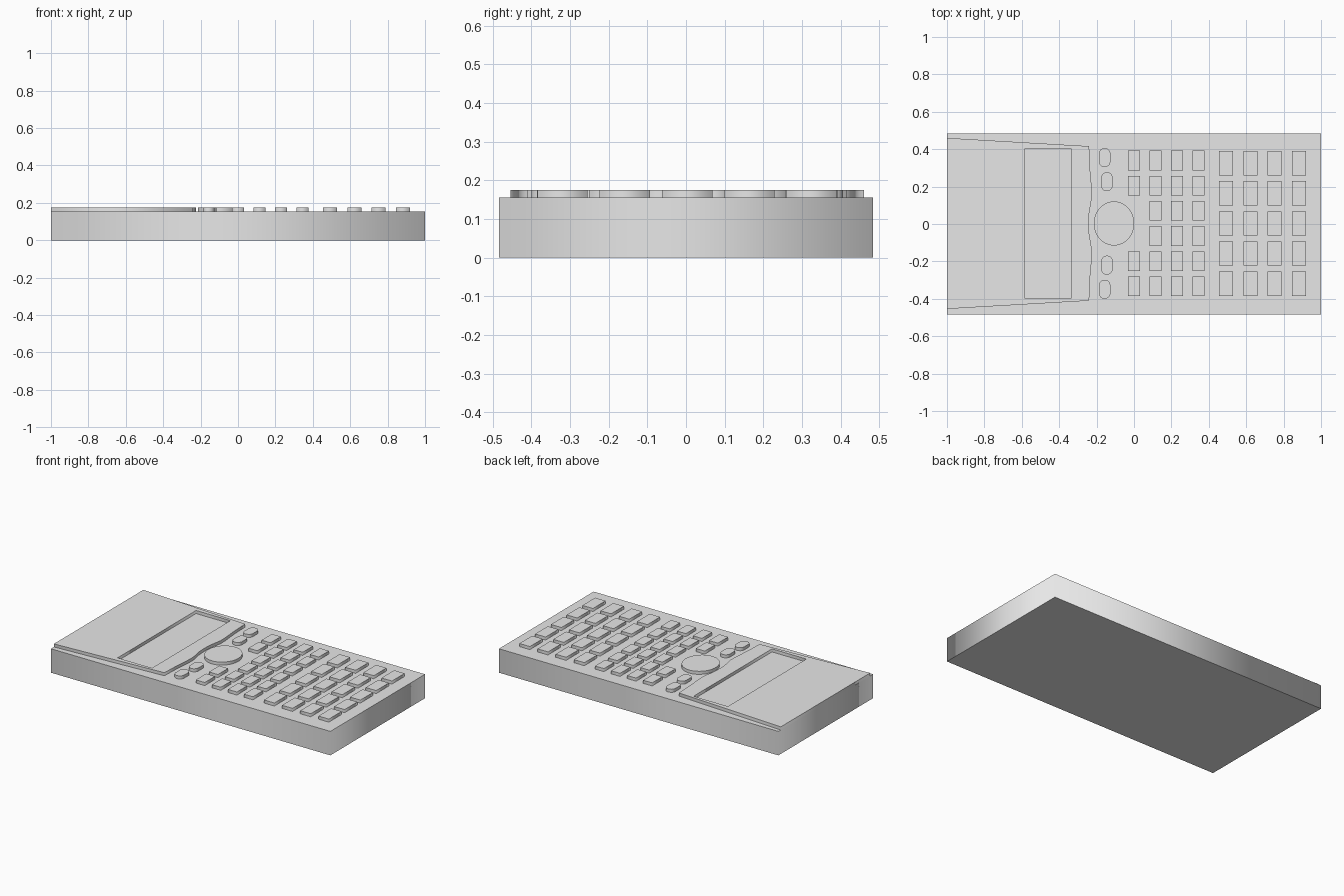
import bpy
from math import cos, sin, pi

cube = bpy.data.objects.get("Cube")
if cube:
    bpy.data.objects.remove(cube, do_unlink=True)

grey = bpy.data.materials.new("plain grey")
grey.use_nodes = True
grey.diffuse_color = (0.8, 0.8, 0.8, 1)
grey.node_tree.nodes["Principled BSDF"].inputs["Base Color"].default_value = (0.8, 0.8, 0.8, 1)

DECK, TOP, SINK = 0.155, 0.175, 0.004
MID_Y = 0.003


def slab(name, outlines, z0=DECK - SINK, z1=TOP):
    """Extrude closed outlines upward; an inner outline becomes a hole."""
    curve = bpy.data.curves.new(name, "CURVE")
    curve.dimensions = "2D"
    curve.fill_mode = "BOTH"
    curve.extrude = (z1 - z0) / 2
    for pts in outlines:
        spline = curve.splines.new("POLY")
        spline.points.add(len(pts) - 1)
        for p, (x, y) in zip(spline.points, pts):
            p.co = (x, y, 0, 1)
        spline.use_cyclic_u = True
    curve.materials.append(grey)
    obj = bpy.data.objects.new(name, curve)
    obj.location.z = (z0 + z1) / 2
    bpy.context.collection.objects.link(obj)
    bpy.ops.object.select_all(action="DESELECT")
    obj.select_set(True)
    bpy.context.view_layer.objects.active = obj
    bpy.ops.object.convert(target="MESH")
    return obj


def rect(cx, cy, w, h):
    return [(cx + sx * w / 2, cy + sy * h / 2)
            for sx, sy in ((-1, -1), (1, -1), (1, 1), (-1, 1))]


def oval(cx, cy, rx, ry, straight=0, n=48):
    """Ellipse, optionally stretched into a pill by a straight middle."""
    pts = []
    for i in range(n):
        a = 2 * pi * (i + 0.5) / n
        shift = straight / 2 if sin(a) > 0 else -straight / 2
        pts.append((cx + rx * cos(a), cy + ry * sin(a) + shift))
    return pts


# Case
slab("case", [rect(0, 0, 2, 0.968)], 0, DECK)

# Screen panel with window opening and a shallow notch beside the pad
half = [(-1, 0.457), (-0.24, 0.413), (-0.235, 0.29), (-0.226, 0.19),
        (-0.225, 0.14), (-0.232, 0.1), (-0.239, 0.06), (-0.242, 0.02)]
panel = [(x, y + MID_Y) for x, y in half]
panel += [(x, MID_Y - y) for x, y in reversed(half)]
slab("screen_panel", [panel, rect(-0.46, MID_Y, 0.246, 0.802)])

# Direction pad and pill buttons
slab("direction_pad", [oval(-0.107, MID_Y, 0.108, 0.118, n=64)])
for side, label in ((1, "back"), (-1, "front")):
    for x, y, place in ((-0.157, 0.352, "outer"), (-0.145, 0.223, "inner")):
        slab(f"{label}_{place}_button",
             [oval(x, MID_Y + side * y, 0.031, 0.031, 0.04, 24)])

# Small function keys, with the first column open around the pad
for col in range(4):
    for row in range(6):
        if col == 0 and row in (2, 3):
            continue
        slab(f"small_key_{col + 1}_{row + 1}",
             [rect(0.115 * col, MID_Y + (2.5 - row) * 0.1345, 0.064, 0.105)])

# Large number keys
for col in range(4):
    for row in range(5):
        slab(f"large_key_{col + 1}_{row + 1}",
             [rect(0.492 + 0.13 * col, MID_Y + (2 - row) * 0.1612, 0.075, 0.13)])
